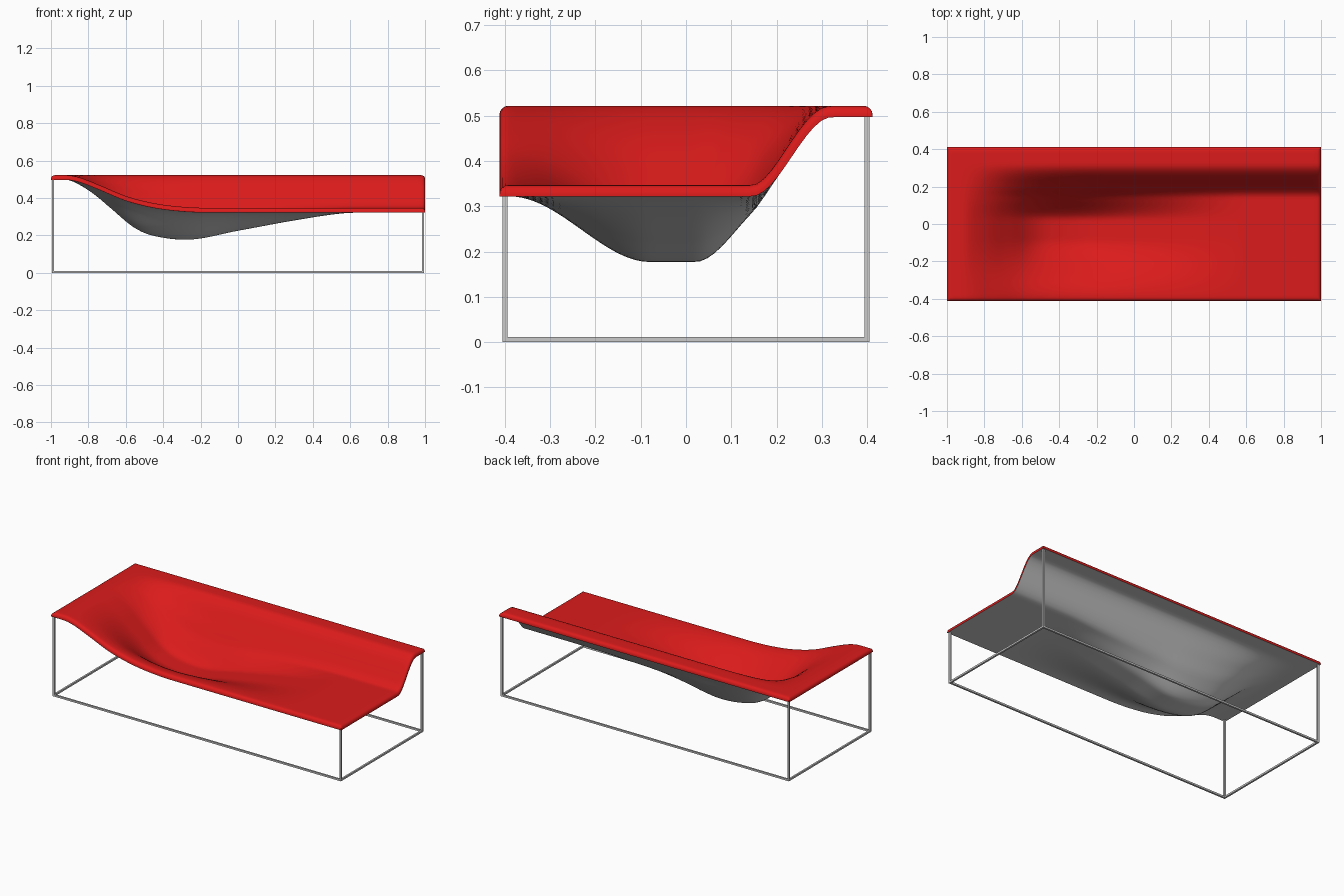
import bpy, bmesh, math

cube = bpy.data.objects.get("Cube")
if cube:
    bpy.data.objects.remove(cube)

def material(name, rgb):
    m = bpy.data.materials.new(name)
    m.use_nodes = True
    m.diffuse_color = (*rgb, 1)
    m.node_tree.nodes["Principled BSDF"].inputs["Base Color"].default_value = (*rgb, 1)
    return m

red = material("red_top", (0.71, 0.011, 0.011))
grey = material("light_grey", (0.6, 0.6, 0.6))

def smooth_curve(points):
    """Cubic interpolation through points, level at peaks, plateaus and ends."""
    n = len(points)
    slope = [0.0] * n
    for i in range(1, n - 1):
        (a, p), (_, q), (c, r) = points[i - 1:i + 2]
        if (q - p) * (r - q) > 0:
            slope[i] = (r - p) / (c - a)

    def value(t):
        if t <= points[0][0]:
            return points[0][1]
        for i in range(n - 1):
            (a, p), (b, q) = points[i], points[i + 1]
            if t <= b:
                h = b - a
                s = (t - a) / h
                return (p * (1 + 2 * s) * (1 - s) ** 2 + slope[i] * h * s * (1 - s) ** 2
                        + q * s * s * (3 - 2 * s) + slope[i + 1] * h * s * s * (s - 1))
        return points[-1][1]
    return value

# Underside profiles: front edge and basin along the length, weights across the depth
edge_line = smooth_curve([(-0.92, 0.497), (-0.85, 0.485), (-0.75, 0.447), (-0.6, 0.385),
                          (-0.45, 0.347), (-0.3, 0.328), (-0.15, 0.322)])
basin_line = smooth_curve([(-0.92, 0.497), (-0.87, 0.482), (-0.78, 0.428), (-0.68, 0.345),
                           (-0.56, 0.245), (-0.46, 0.2), (-0.28, 0.177),
                           (0, 0.225), (0.3, 0.28), (0.55, 0.317), (0.7, 0.322)])
basin_weight = smooth_curve([(-0.39, 0), (-0.08, 1), (0.02, 1), (0.21, 0)])
back_rise = smooth_curve([(0.145, 0), (0.322, 1)])

HALF_X, HALF_Y, RIM, THICK, ROUND = 1.0, 0.412, 0.497, 0.025, 0.02

def underside(x, y):
    e, w, b = edge_line(x), basin_weight(y), back_rise(y)
    low = e + (basin_line(x) - e) * w
    return low + (RIM - low) * b

def topside(x, y):
    d = 0.01
    gx = (underside(x + d, y) - underside(x - d, y)) / (2 * d)
    gy = (underside(x, y + d) - underside(x, y - d)) / (2 * d)
    inset = min(HALF_X - abs(x), HALF_Y - abs(y), ROUND)
    drop = ROUND - math.sqrt(max(0, ROUND ** 2 - (ROUND - inset) ** 2))
    return underside(x, y) + THICK * math.sqrt(1 + 0.5 * (gx * gx + gy * gy)) - drop

def stations(half, count):
    """Even spacing with extra lines along the rounded border."""
    border = [half - ROUND * (1 - math.cos(math.pi / 2 * k / 4)) for k in range(4)]
    inner = half - ROUND
    middle = [-inner + 2 * inner * i / count for i in range(count + 1)]
    return [-v for v in border] + middle + border[::-1]

# Moulded shell with a red upper face and grey underside
xs, ys = stations(HALF_X, 80), stations(HALF_Y, 50)
bm = bmesh.new()
top = [[bm.verts.new((x, y, topside(x, y))) for y in ys] for x in xs]
bottom = [[bm.verts.new((x, y, underside(x, y))) for y in ys] for x in xs]
for i in range(len(xs) - 1):
    for j in range(len(ys) - 1):
        for grid, index in ((top, 0), (bottom, 1)):
            f = bm.faces.new((grid[i][j], grid[i + 1][j], grid[i + 1][j + 1], grid[i][j + 1]))
            f.material_index = index

# Red side strip around the outline
def outline(grid):
    return ([row[0] for row in grid] + grid[-1][1:]
            + [row[-1] for row in grid[-2::-1]] + grid[0][-2:0:-1])

upper, lower = outline(top), outline(bottom)
for k in range(len(upper)):
    bm.faces.new((lower[k - 1], lower[k], upper[k], upper[k - 1]))
bmesh.ops.recalc_face_normals(bm, faces=bm.faces)
mesh = bpy.data.meshes.new("moulded_shell")
bm.to_mesh(mesh)
bm.free()
shell = bpy.data.objects.new("moulded_shell", mesh)
bpy.context.collection.objects.link(shell)
mesh.materials.append(red)
mesh.materials.append(grey)
bpy.ops.object.select_all(action='DESELECT')
shell.select_set(True)
bpy.context.view_layer.objects.active = shell
bpy.ops.object.shade_smooth_by_angle(angle=math.radians(40))

# Thin square-bar frame
BAR, POST_X, POST_Y = 0.011, 0.988, 0.4

def bar(name, centre, size):
    bpy.ops.mesh.primitive_cube_add(size=1, location=centre)
    ob = bpy.context.object
    ob.name = name
    ob.scale = size
    ob.data.materials.append(grey)

for sx, side in ((-1, "right"), (1, "left")):
    for sy, end in ((-1, "front"), (1, "back")):
        height = underside(sx * POST_X, sy * POST_Y) + 0.003
        bar(f"{end}_{side}_post", (sx * POST_X, sy * POST_Y, height / 2), (BAR, BAR, height))
    bar(f"{side}_base_bar", (sx * POST_X, 0, BAR / 2), (BAR, 2 * POST_Y - BAR, BAR))
for sy, end in ((-1, "front"), (1, "back")):
    bar(f"{end}_base_bar", (0, sy * POST_Y, BAR / 2), (2 * POST_X - BAR, BAR, BAR))
